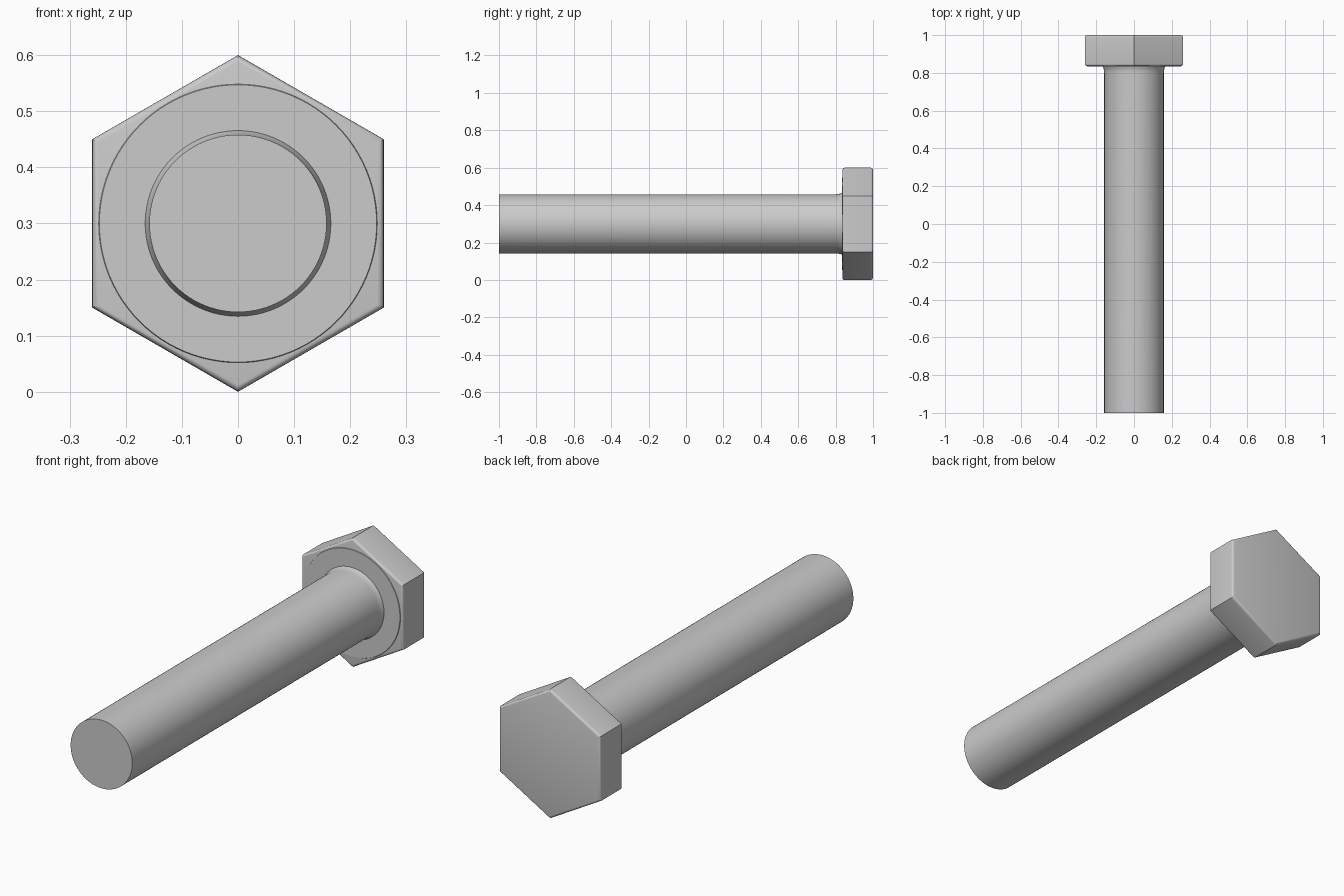
import bpy, bmesh, math

if "Cube" in bpy.data.objects:
    bpy.data.objects.remove(bpy.data.objects["Cube"])

CZ = 0.3  # height of the bolt axis


def lathe(name, profile, sides):
    """Closed solid from (radius, y) rings around the bolt axis."""
    bm = bmesh.new()
    rings = []
    for r, y in profile:
        rings.append([bm.verts.new((r * math.sin(2 * math.pi * i / sides), y,
                                    CZ + r * math.cos(2 * math.pi * i / sides)))
                      for i in range(sides)])
    for a, b in zip(rings, rings[1:]):
        for i in range(sides):
            j = (i + 1) % sides
            bm.faces.new((a[i], a[j], b[j], b[i]))
    bm.faces.new(rings[0])
    bm.faces.new(rings[-1])
    bmesh.ops.recalc_face_normals(bm, faces=bm.faces)
    mesh = bpy.data.meshes.new(name)
    bm.to_mesh(mesh)
    bm.free()
    obj = bpy.data.objects.new(name, mesh)
    bpy.context.collection.objects.link(obj)
    bpy.context.view_layer.objects.active = obj
    obj.select_set(True)
    bpy.ops.object.shade_smooth_by_angle(angle=math.radians(35))
    obj.select_set(False)
    return obj


def rounded(r, y, b, start, end, steps=4):
    """Quarter-round corner, from angle start to end, centred at (r, y)."""
    return [(r + b * math.cos(math.radians(start + (end - start) * k / steps)),
             y + b * math.sin(math.radians(start + (end - start) * k / steps)))
            for k in range(steps + 1)]


# hexagonal head with softened front and back rims
B = 0.012
lathe("hex_head",
      rounded(0.3 - B, 0.836 + B, B, -90, 0) + rounded(0.3 - B, 1 - B, B, 0, 90), 6)

# thin raised bearing face under the head
lathe("bearing_face", [(0.247, 0.833), (0.25, 0.84)], 96)

# shank with a slight flare where it meets the head
lathe("shank", [(0.158, -1), (0.158, 0.80), (0.159, 0.815),
                (0.162, 0.826), (0.166, 0.834), (0.166, 0.85)], 96)
